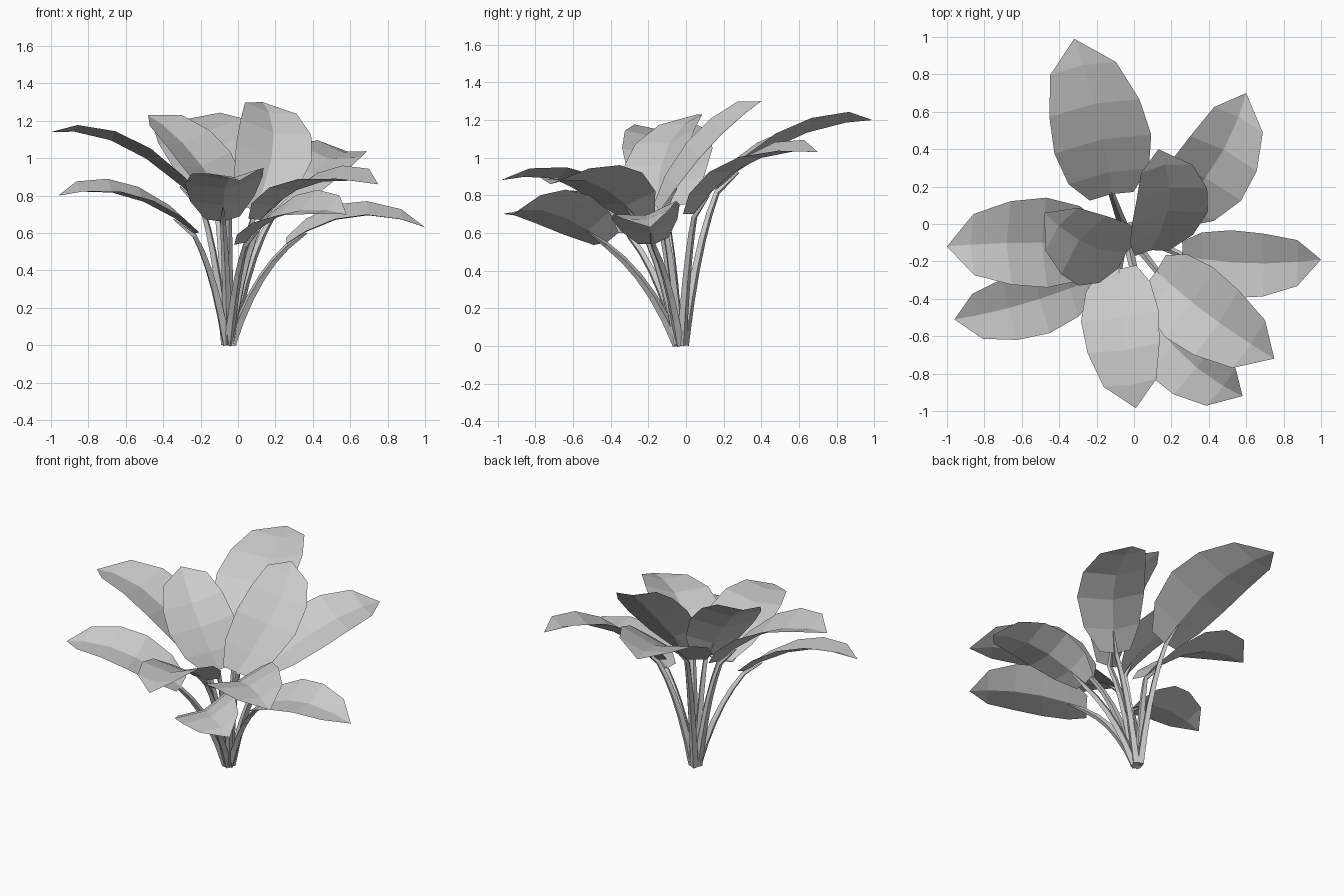
import bpy
import bmesh
import math
from mathutils import Vector, Quaternion

cube = bpy.data.objects.get("Cube")
if cube:
    bpy.data.objects.remove(cube, do_unlink=True)

# One plain grey for the whole plant
grey = bpy.data.materials.new("leaf_grey")
grey.use_nodes = True
grey.diffuse_color = (0.6, 0.6, 0.6, 1)
grey.node_tree.nodes["Principled BSDF"].inputs["Base Color"].default_value = (0.6, 0.6, 0.6, 1)

ROOT = Vector((-0.052, -0.027, 0.005))
# Blade outline: distance along the midrib, share of the half width
OUTLINE = [(0, 0.45), (0.15, 0.83), (0.37, 1), (0.6, 0.93), (0.84, 0.68), (1, 0)]
FOLD = 0.24  # how far the edges rise above the midrib


def add_object(name, data):
    obj = bpy.data.objects.new(name, data)
    bpy.context.collection.objects.link(obj)
    data.materials.append(grey)


def through(base, middle, tip, t):
    """Point on the quadratic curve passing through three points."""
    control = 2 * middle - (base + tip) / 2
    return (1 - t) ** 2 * base + 2 * t * (1 - t) * control + t * t * tip


def add_blade(name, base, middle, tip, half_width, roll):
    """Folded leaf blade; positive roll lifts its left edge seen from the root."""
    bm = bmesh.new()
    axis = (tip - base).normalized()
    side = Vector((-axis.y, axis.x, 0)).normalized()
    side = Quaternion(axis, math.radians(roll)) @ side
    up = axis.cross(side)
    previous = None
    for along, width in OUTLINE:
        centre = through(base, middle, tip, along)
        reach = width * half_width
        if width:
            lift = up * reach * FOLD
            places = [centre + side * reach + lift, centre, centre - side * reach + lift]
            row = [bm.verts.new(p) for p in places]
        else:
            row = [bm.verts.new(centre)] * 3
        if previous:
            for i in range(2):
                corners = [previous[i + 1], previous[i], row[i], row[i + 1]]
                # the tip closes with triangles
                bm.faces.new(list(dict.fromkeys(corners)))
        previous = row
    bmesh.ops.recalc_face_normals(bm, faces=bm.faces)
    if sum(f.normal.dot(up) for f in bm.faces) < 0:
        bmesh.ops.reverse_faces(bm, faces=bm.faces)
    mesh = bpy.data.meshes.new(name)
    bm.to_mesh(mesh)
    bm.free()
    add_object(name, mesh)


def add_stem(name, base, middle, tip):
    """Four-sided tapering stalk that ends under the midrib."""
    outward = Vector((base.x - ROOT.x, base.y - ROOT.y, 0))
    start = ROOT + outward.normalized() * 0.018
    # stay just below the blade
    along = (tip - base).normalized()
    below = -(Vector((0, 0, 1)) - along * along.z).normalized()
    end = base + below * 0.014
    control = start.lerp(end, 0.39)
    control.z = end.z * 0.68
    steps = 5
    path = [through(start, (start + 2 * control + end) / 4, end, i / steps)
            for i in range(steps + 1)]
    path.append(through(base, middle, tip, 0.15) + below * 0.008)
    curve = bpy.data.curves.new(name, "CURVE")
    curve.dimensions = "3D"
    curve.bevel_depth = 0.027
    curve.bevel_resolution = 0
    curve.use_fill_caps = True
    spline = curve.splines.new("POLY")
    spline.use_smooth = False
    spline.points.add(len(path) - 1)
    for i, (point, place) in enumerate(zip(spline.points, path)):
        point.co = (*place, 1)
        point.radius = 1 - 0.08 * i if i <= steps else 0.15
    add_object(name, curve)


def add_leaf(name, base, middle, tip, half_width, roll):
    base, middle, tip = Vector(base), Vector(middle), Vector(tip)
    add_blade(name + "_blade", base, middle, tip, half_width, roll)
    add_stem(name + "_stem", base, middle, tip)


# Tall inner leaves
add_leaf("inner_left_leaf", (0.09, -0.14, 0.72), (0.19, 0.14, 1.08), (0.13, 0.4, 1.3), 0.21, 18)
add_leaf("inner_right_leaf", (-0.04, -0.15, 0.71), (-0.25, -0.11, 1.03), (-0.48, 0.06, 1.23), 0.215, -16)

# Back leaves
add_leaf("back_right_leaf", (-0.12, 0.16, 0.83), (-0.19, 0.56, 1.1), (-0.32, 0.99, 1.2), 0.265, -6)
add_leaf("back_left_leaf", (0.18, 0.04, 0.7), (0.44, 0.33, 0.97), (0.6, 0.7, 1.03), 0.22, 12)

# Side leaves
add_leaf("right_upper_leaf", (-0.18, -0.11, 0.73), (-0.6, -0.1, 1.06), (-1, -0.12, 1.14), 0.24, 0)
add_leaf("right_lower_leaf", (-0.23, -0.3, 0.6), (-0.6, -0.43, 0.8), (-0.96, -0.51, 0.8), 0.185, -12)
add_leaf("left_leaf", (0.26, -0.17, 0.54), (0.62, -0.21, 0.69), (1, -0.19, 0.63), 0.185, 12)

# Front leaves
add_leaf("front_leaf", (-0.08, -0.24, 0.66), (-0.06, -0.6, 0.87), (0.01, -0.985, 0.88), 0.21, 5)
add_leaf("front_left_upper_leaf", (0.12, -0.25, 0.67), (0.39, -0.48, 0.86), (0.75, -0.72, 0.86), 0.23, 10)
add_leaf("front_left_lower_leaf", (0.04, -0.42, 0.55), (0.28, -0.72, 0.71), (0.58, -0.92, 0.7), 0.2, 22)
